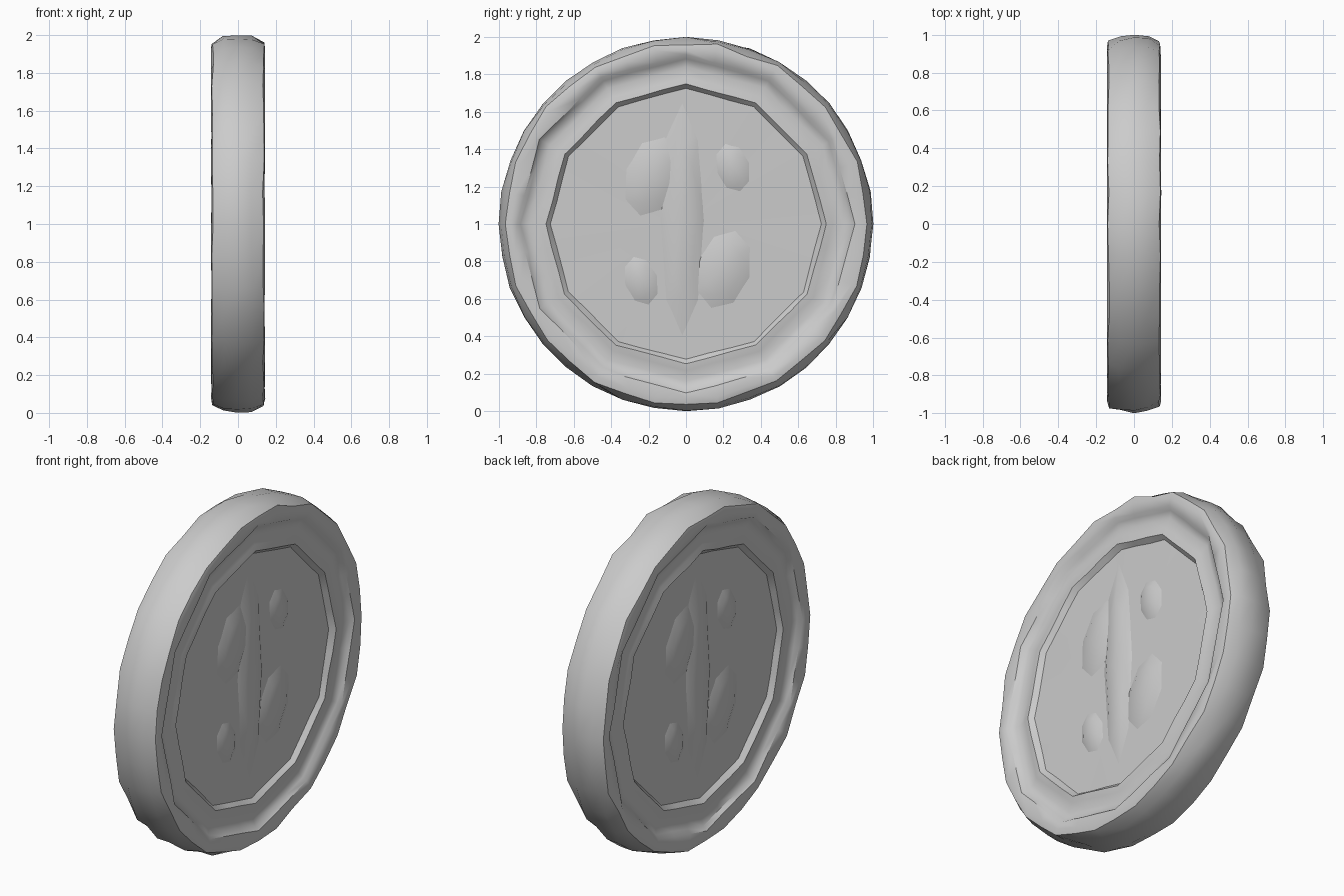
import bpy, bmesh, math, random

random.seed(7)
if "Cube" in bpy.data.objects:
    bpy.data.objects.remove(bpy.data.objects["Cube"])

mat = bpy.data.materials.new("plain grey")
mat.use_nodes = True
grey = (0.6, 0.6, 0.6, 1)
mat.diffuse_color = grey
mat.node_tree.nodes["Principled BSDF"].inputs["Base Color"].default_value = grey

SEG = 36


def finish(bm, name, angle):
    bmesh.ops.recalc_face_normals(bm, faces=bm.faces)
    me = bpy.data.meshes.new(name)
    bm.to_mesh(me)
    bm.free()
    ob = bpy.data.objects.new(name, me)
    bpy.context.collection.objects.link(ob)
    me.materials.append(mat)
    bpy.ops.object.select_all(action="DESELECT")
    ob.select_set(True)
    bpy.context.view_layer.objects.active = ob
    bpy.ops.object.shade_smooth_by_angle(angle=math.radians(angle))


def polygon_radius(r, sides, a):
    step = 2 * math.pi / sides
    return r * math.cos(step / 2) / math.cos(a % step - step / 2)


# Coin body: radius, half thickness, polygon sides, wobble
half = [(0.725, 0.089, 12, 0.004), (0.75, 0.116, 12, 0.005),
        (0.785, 0.11, 12, 0.005), (0.84, 0.098, 12, 0.006),
        (0.885, 0.112, 12, 0.005), (0.905, 0.134, 12, 0.005),
        (0.942, 0.142, 18, 0.005), (0.975, 0.135, 18, 0.01),
        (0.995, 0.075, 36, 0.014)]
profile = half + [(1.0, 0, 36, 0.006)] + [(r, -x, n, w) for r, x, n, w in reversed(half)]
bm = bmesh.new()
rings = []
for r, x, sides, wobble in profile:
    ring = []
    for i in range(SEG):
        a = 2 * math.pi * i / SEG
        rad = polygon_radius(r, sides, a) + random.uniform(-wobble, wobble / 4)
        dx = random.uniform(-wobble, wobble) * 0.5
        ring.append(bm.verts.new((x + dx, rad * math.cos(a), 1 + rad * math.sin(a))))
    rings.append(ring)
for a, b in zip(rings, rings[1:]):
    for i in range(SEG):
        j = (i + 1) % SEG
        bm.faces.new((a[i], a[j], b[j], b[i]))
for ring, x in ((rings[0], 0.094), (rings[-1], -0.094)):
    hub = bm.verts.new((x, 0, 1))
    for i in range(SEG):
        bm.faces.new((ring[i], ring[(i + 1) % SEG], hub))
finish(bm, "coin_body", 38)


# Soft abstract mounds on both faces
def mound(name, y, z, width, height, rise, tilt, side):
    bm = bmesh.new()
    outline, shoulder = [], []
    for i in range(8):
        a = 2 * math.pi * i / 8
        u, v = width * math.cos(a), height * math.sin(a)
        dy = u * math.cos(tilt) - v * math.sin(tilt)
        dz = u * math.sin(tilt) + v * math.cos(tilt)
        for ring, scale, x in ((outline, 1, 0.085), (shoulder, 0.6, 0.09 + rise * 0.8)):
            ring.append(bm.verts.new((side * x, side * (y + scale * dy), z + scale * dz)))
    crown = bm.verts.new((side * (0.09 + rise), side * y, z))
    for i in range(8):
        j = (i + 1) % 8
        bm.faces.new((outline[i], outline[j], shoulder[j], shoulder[i]))
        bm.faces.new((shoulder[i], shoulder[j], crown))
    bm.faces.new(outline)
    finish(bm, name, 60)


for side, label in ((1, "left"), (-1, "right")):
    mound(label + "_centre_mound", -0.02, 1.02, 0.13, 0.66, 0.03, 0, side)
    mound(label + "_upper_mound", -0.18, 1.25, 0.16, 0.24, 0.026, -0.3, side)
    mound(label + "_lower_mound", 0.2, 0.76, 0.16, 0.24, 0.026, -0.3, side)
    mound(label + "_upper_small_mound", 0.25, 1.3, 0.1, 0.15, 0.02, 0.3, side)
    mound(label + "_lower_small_mound", -0.24, 0.7, 0.1, 0.15, 0.02, 0.3, side)
